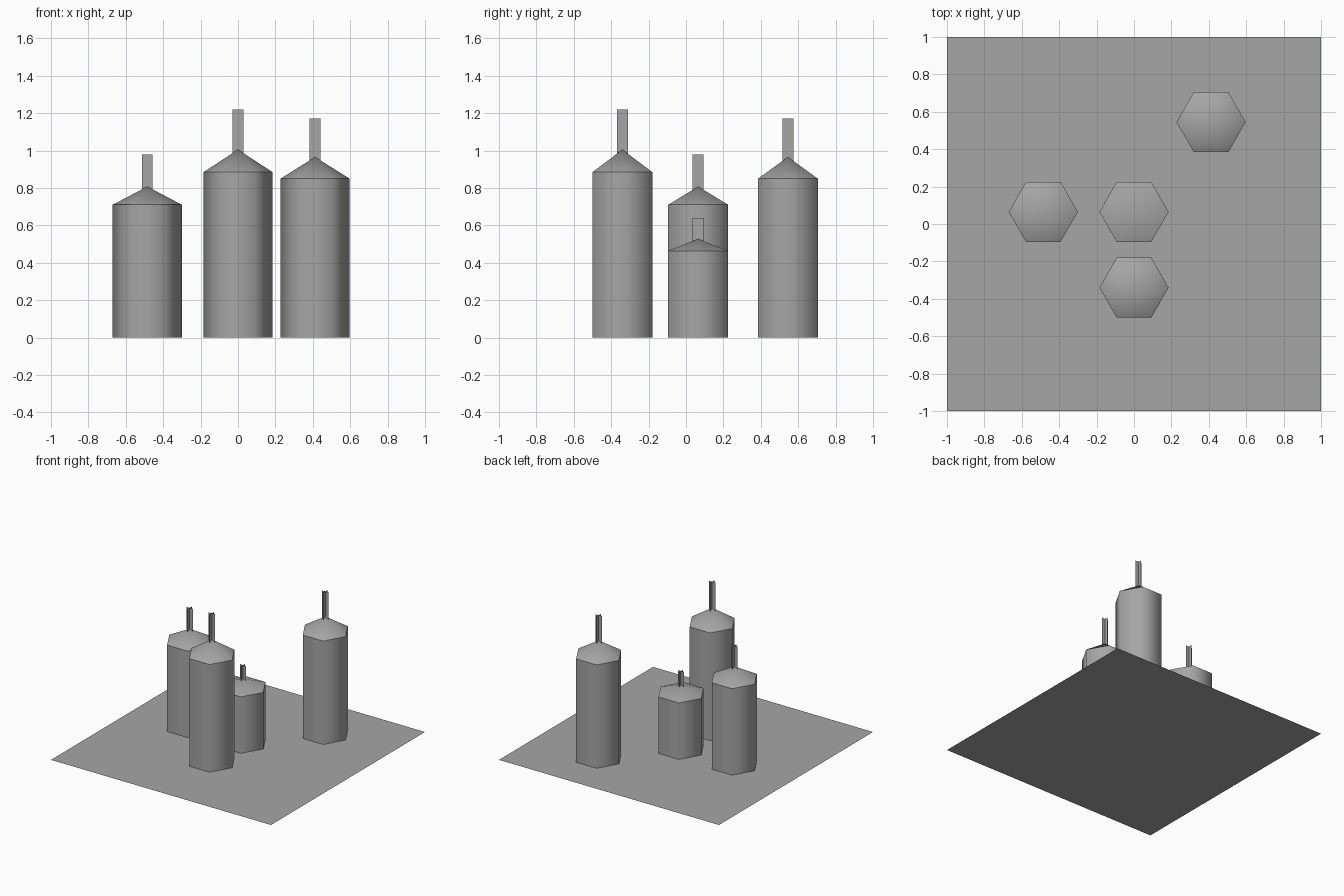
import bpy
from math import sin, cos, pi

cube = bpy.data.objects.get("Cube")
if cube:
    bpy.data.objects.remove(cube, do_unlink=True)

grey = bpy.data.materials.new("plain_grey")
grey.use_nodes = True
colour = (0.38, 0.38, 0.38, 1)
grey.diffuse_color = colour
grey.node_tree.nodes["Principled BSDF"].inputs["Base Color"].default_value = colour

SIDES = 6
RADIUS = 0.185
WICK_HALF = 0.029


def add_part(name, verts, faces, location, smooth=False):
    mesh = bpy.data.meshes.new(name)
    mesh.from_pydata(verts, [], faces)
    mesh.materials.append(grey)
    if smooth:
        mesh.shade_smooth()
    part = bpy.data.objects.new(name, mesh)
    part.location = location
    bpy.context.collection.objects.link(part)
    return part


def ring(z):
    angles = [2 * pi * i / SIDES for i in range(SIDES)]
    return [(RADIUS * cos(a), RADIUS * sin(a), z) for a in angles]


def add_candle(label, x, y, height):
    rim, tip, wick_foot = height * 0.725, height * 0.824, height * 0.8
    place = (x, y, 0)
    steps = [(i, (i + 1) % SIDES) for i in range(SIDES)]

    # Hexagonal wax column, open where it meets the floor and the cap
    walls = [(a, b, b + SIDES, a + SIDES) for a, b in steps]
    add_part(label + "_candle_body", ring(0) + ring(rim), walls, place, True)

    # Low pointed cap, separate so the rim stays crisp
    slopes = [(a, b, SIDES) for a, b in steps]
    add_part(label + "_candle_cap", ring(rim) + [(0, 0, tip)], slopes, place, True)

    # Wick made of two crossed upright cards
    verts, w = [], WICK_HALF
    for dx, dy in ((w, 0), (0, w)):
        verts += [(-dx, -dy, wick_foot), (dx, dy, wick_foot),
                  (dx, dy, height), (-dx, -dy, height)]
    add_part(label + "_candle_wick", verts, [(0, 1, 2, 3), (4, 5, 6, 7)], place)


# Thin square floor
add_part("floor", [(-1, -1, 0), (1, -1, 0), (1, 1, 0), (-1, 1, 0)],
         [(0, 1, 2, 3)], (0, 0, 0))

# Four candles of different heights
add_candle("front", 0, -0.34, 1.22)
add_candle("middle", 0, 0.065, 0.64)
add_candle("right", -0.485, 0.065, 0.98)
add_candle("back_left", 0.412, 0.545, 1.172)
